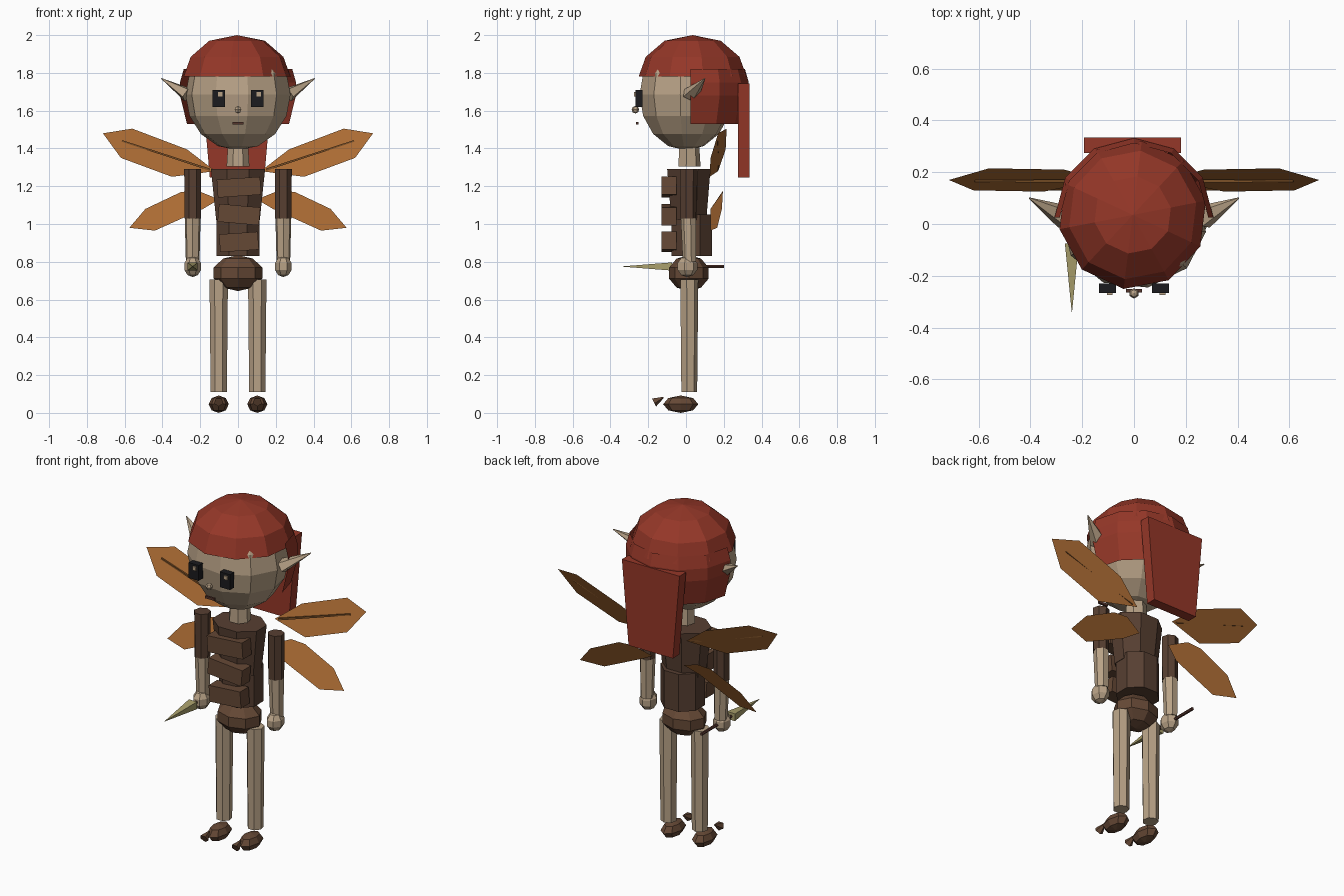
import bpy, bmesh, math
from mathutils import Matrix, Vector

if "Cube" in bpy.data.objects:
    bpy.data.objects.remove(bpy.data.objects["Cube"], do_unlink=True)


def material(name, r, g, b):
    m = bpy.data.materials.new(name)
    m.use_nodes = True
    m.diffuse_color = (r, g, b, 1)
    m.node_tree.nodes["Principled BSDF"].inputs["Base Color"].default_value = (r, g, b, 1)
    return m


skin = material("skin", .48, .36, .24)
red = material("hair_red", .30, .038, .021)
dark = material("dark_leather", .095, .05, .031)
brown = material("brown_leather", .13, .065, .036)
orange = material("wing_orange", .40, .145, .033)
vein_mat = material("vein_brown", .20, .08, .02)
black = material("eye_black", .011, .011, .013)
olive = material("blade_olive", .40, .35, .15)
maroon = material("maroon", .09, .035, .025)


def finish(name, bm, mat):
    mesh = bpy.data.meshes.new(name)
    bm.to_mesh(mesh)
    bm.free()
    mesh.materials.append(mat)
    ob = bpy.data.objects.new(name, mesh)
    bpy.context.collection.objects.link(ob)
    return ob


def ball(name, centre, radii, mat, segs=8, rings=5, turn=0):
    bm = bmesh.new()
    m = Matrix.Translation(centre) @ Matrix.Diagonal((*radii, 1)) @ Matrix.Rotation(turn, 4, "Z")
    bmesh.ops.create_uvsphere(bm, u_segments=segs, v_segments=rings, radius=1, matrix=m)
    return finish(name, bm, mat)


def rod(name, a, b, r1, r2, mat, segs=7, flat=1):
    """Tapered prism from a to b; flat squeezes its depth."""
    a, b = Vector(a), Vector(b)
    d = b - a
    bm = bmesh.new()
    m = (Matrix.Translation((a + b) / 2) @ d.to_track_quat("Z", "Y").to_matrix().to_4x4()
         @ Matrix.Diagonal((1, flat, 1, 1)) @ Matrix.Rotation(math.pi / segs, 4, "Z"))
    bmesh.ops.create_cone(bm, cap_ends=True, segments=segs, radius1=r1, radius2=r2,
                          depth=d.length, matrix=m)
    return finish(name, bm, mat)


def box(name, centre, size, mat, tilt=0, taper=1):
    bm = bmesh.new()
    bmesh.ops.create_cube(bm, size=1, matrix=Matrix.Diagonal((*size, 1)))
    for v in bm.verts:
        if v.co.z < 0:
            v.co.x *= taper
    bm.transform(Matrix.Translation(centre) @ Matrix.Rotation(tilt, 4, "Y"))
    return finish(name, bm, mat)


def shell(name, profile, centre, segs, start, arc, mat):
    """Open surface swept from (radius, height) points around the vertical."""
    bm = bmesh.new()
    cols = []
    for i in range(segs + 1):
        t = start + arc * i / segs
        cols.append([bm.verts.new((centre[0] + r * math.cos(t), centre[1] + r * math.sin(t), z))
                     for r, z in profile])
    for c, d in zip(cols, cols[1:]):
        for j in range(len(profile) - 1):
            bm.faces.new((c[j], d[j], d[j + 1], c[j + 1]))
    bmesh.ops.remove_doubles(bm, verts=bm.verts, dist=.0001)
    return finish(name, bm, mat)


def wing(name, points, side):
    bm = bmesh.new()
    f = bm.faces.new([bm.verts.new((x * side, y, z)) for x, y, z in points])
    f.normal_update()
    if f.normal.y > 0:
        f.normal_flip()
    return finish(name, bm, orange)


# Head and hair
turn = math.radians(-97)
ball("head", (0, 0, 1.685), (.28, .25, .295), skin, 10, 8, turn)
rod("neck", (0, .015, 1.305), (0, .015, 1.42), .062, .055, skin)
shell("hair_cap", [(.288, 1.78), (.25, 1.885), (.15, 1.97), (0, 2)], (-.005, .035),
      10, turn, 2 * math.pi, red)
shell("back_hair", [(.27, 1.53), (.307, 1.68), (.307, 1.75), (.287, 1.82)], (0, .025),
      6, 0, math.pi, red)
box("hair_tail", (-.005, .305, 1.495), (.375, .06, .495), red, 0, .77)

# Face
ball("nose", (0, -.268, 1.605), (.02, .02, .02), skin, 6, 4)
box("mouth", (0, -.258, 1.534), (.06, .012, .014), maroon)

# Torso with three chest straps, and hips
rod("upper_torso", (0, .015, 1.02), (0, .015, 1.29), .125, .155, dark, 8, .8)
rod("lower_torso", (0, .03, .83), (0, .03, 1.05), .122, .122, dark, 8, .95)
for i, (z, w, tilt) in enumerate([(1.195, .23, -4), (1.05, .22, 5), (.905, .205, -4)]):
    box(f"chest_strap_{i + 1}", (.005, -.09, z), (w, .08, .095), brown, math.radians(tilt))
ball("hips", (0, .015, .74), (.135, .11, .095), brown)

# Wing outlines: root, upper edge, tip, lower edge
upper = [(.12, .17, 1.28), (.27, .21, 1.395), (.56, .215, 1.505),
         (.715, .17, 1.48), (.62, .13, 1.35), (.35, .125, 1.25)]
lower = [(.10, .165, 1.13), (.21, .195, 1.175), (.30, .195, 1.17), (.49, .19, 1.08),
         (.575, .165, .98), (.44, .13, .965), (.185, .13, 1.08)]

for s, side in ((1, "left"), (-1, "right")):
    # Eye, highlight and ear
    box(f"{side}_eye", (s * .102, -.248, 1.665), (.066, .038, .09), black)
    box(f"{side}_eye_highlight", (s * .102 + .008, -.270, 1.687), (.022, .009, .022), skin)
    rod(f"{side}_ear", (s * .265, .025, 1.685), (s * .405, .10, 1.77), .05, .003, skin, 5, .8)
    # Arm
    rod(f"{side}_sleeve", (s * .24, .01, 1.03), (s * .24, .01, 1.29), .044, .046, dark)
    rod(f"{side}_forearm", (s * .24, .02, .80), (s * .24, .015, 1.03), .037, .043, skin)
    ball(f"{side}_hand", (s * .24, .005, .775), (.048, .058, .056), skin, 7, 5)
    # Leg and shoe
    rod(f"{side}_leg", (s * .102, .015, .11), (s * .102, .015, .705), .044, .05, skin)
    ball(f"{side}_shoe", (s * .102, -.028, .046), (.053, .093, .046), brown, 8, 4)
    rod(f"{side}_toe_curl", (s * .102, -.12, .082), (s * .102, -.17, .057), .004, .026, brown, 5)
    # Wings
    wing(f"{side}_upper_wing", upper, s)
    wing(f"{side}_lower_wing", lower, s)
    rod(f"{side}_wing_vein", (s * .15, .166, 1.288), (s * .615, .166, 1.44),
        .008, .006, vein_mat, 4)

# Thorn dagger in the right hand
rod("dagger_blade", (-.24, -.075, .775), (-.24, -.34, .775), .038, .001, olive, 4, .8)
rod("dagger_handle", (-.24, -.08, .775), (-.24, .20, .775), .009, .009, maroon, 6)
